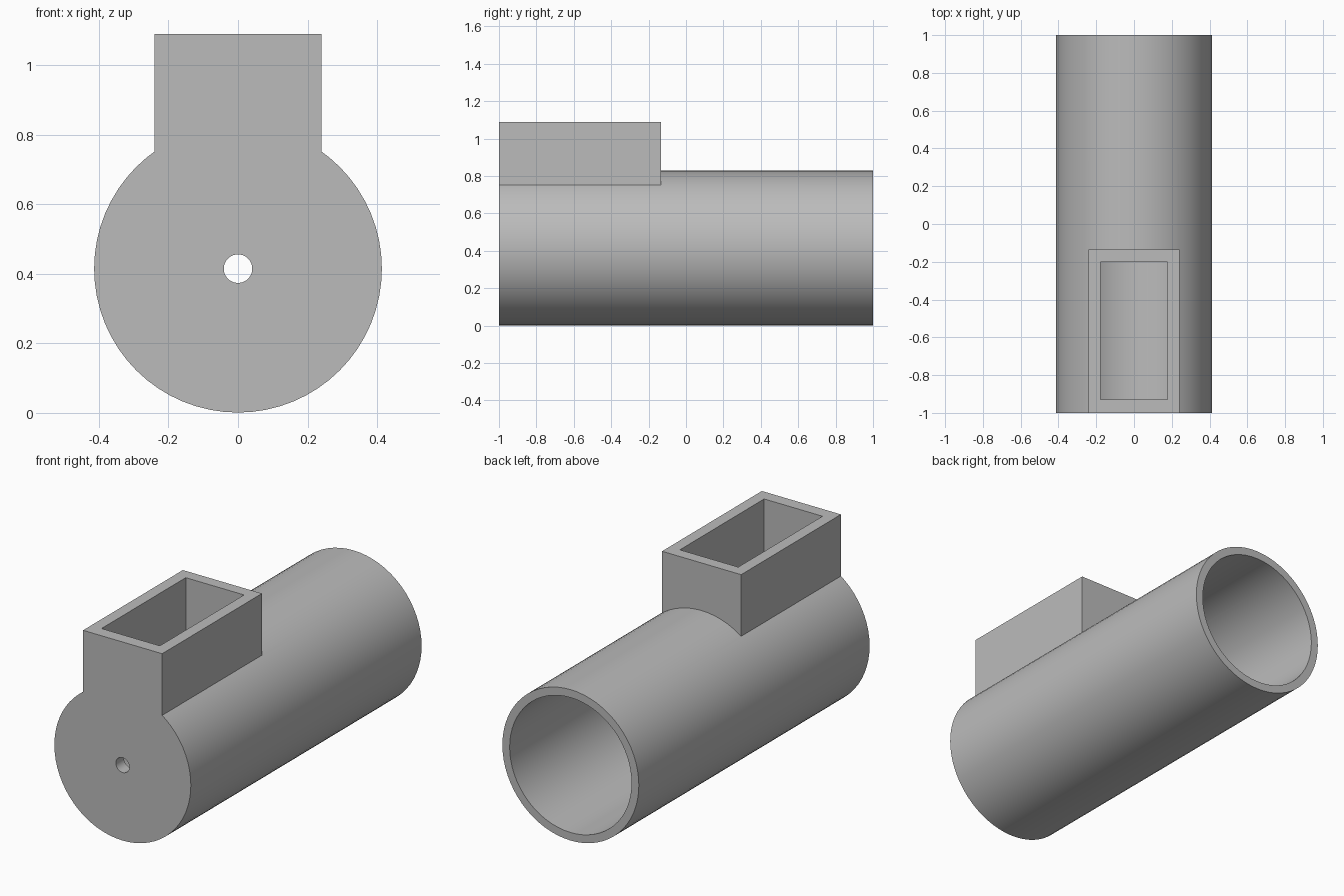
import bpy
import math

cube = bpy.data.objects.get("Cube")
if cube:
    bpy.data.objects.remove(cube, do_unlink=True)

RADIUS, BORE, AXIS_Z = 0.414, 0.37, 0.415
SIDES = 64

grey = bpy.data.materials.new("plain_grey")
grey.use_nodes = True
COLOUR = (0.5, 0.5, 0.5, 1)
grey.diffuse_color = COLOUR
grey.node_tree.nodes["Principled BSDF"].inputs["Base Color"].default_value = COLOUR


def cylinder(name, radius, y0, y1):
    """Cylinder lying along y on the tube axis."""
    bpy.ops.mesh.primitive_cylinder_add(
        vertices=SIDES, radius=radius, depth=y1 - y0,
        location=(0, (y0 + y1) / 2, AXIS_Z), rotation=(math.pi / 2, 0, 0))
    obj = bpy.context.object
    obj.name = name
    obj.data.materials.append(grey)
    return obj


def box(name, half_width, y0, y1, z0, z1):
    bpy.ops.mesh.primitive_cube_add(
        size=1, location=(0, (y0 + y1) / 2, (z0 + z1) / 2))
    obj = bpy.context.object
    obj.name = name
    obj.scale = (2 * half_width, y1 - y0, z1 - z0)
    bpy.ops.object.transform_apply(location=False, rotation=False, scale=True)
    obj.data.materials.append(grey)
    return obj


def combine(target, other, operation):
    """Apply a boolean and discard the helper."""
    other.hide_render = True
    mod = target.modifiers.new(operation.lower(), 'BOOLEAN')
    mod.operation = operation
    mod.solver = 'EXACT'
    mod.object = other
    bpy.context.view_layer.objects.active = target
    bpy.ops.object.modifier_apply(modifier=mod.name)
    bpy.data.objects.remove(other, do_unlink=True)


# Outer tube with the rectangular hopper rising from its front end
body = cylinder("tube_with_hopper", RADIUS, -1, 1)
combine(body, box("hopper", 0.24, -1, -0.135, AXIS_Z, 1.09), 'UNION')

# Bore open at the back, hopper shaft down into the bore, small front hole
combine(body, cylinder("bore_cutter", BORE, -0.93, 1.1), 'DIFFERENCE')
combine(body, box("shaft_cutter", 0.177, -0.93, -0.2, AXIS_Z, 1.2), 'DIFFERENCE')
combine(body, cylinder("hole_cutter", 0.041, -1.1, -0.8), 'DIFFERENCE')

# Smooth round walls, crisp edges
bpy.ops.object.select_all(action='DESELECT')
body.select_set(True)
bpy.context.view_layer.objects.active = body
bpy.ops.object.shade_smooth_by_angle(angle=math.radians(30))
